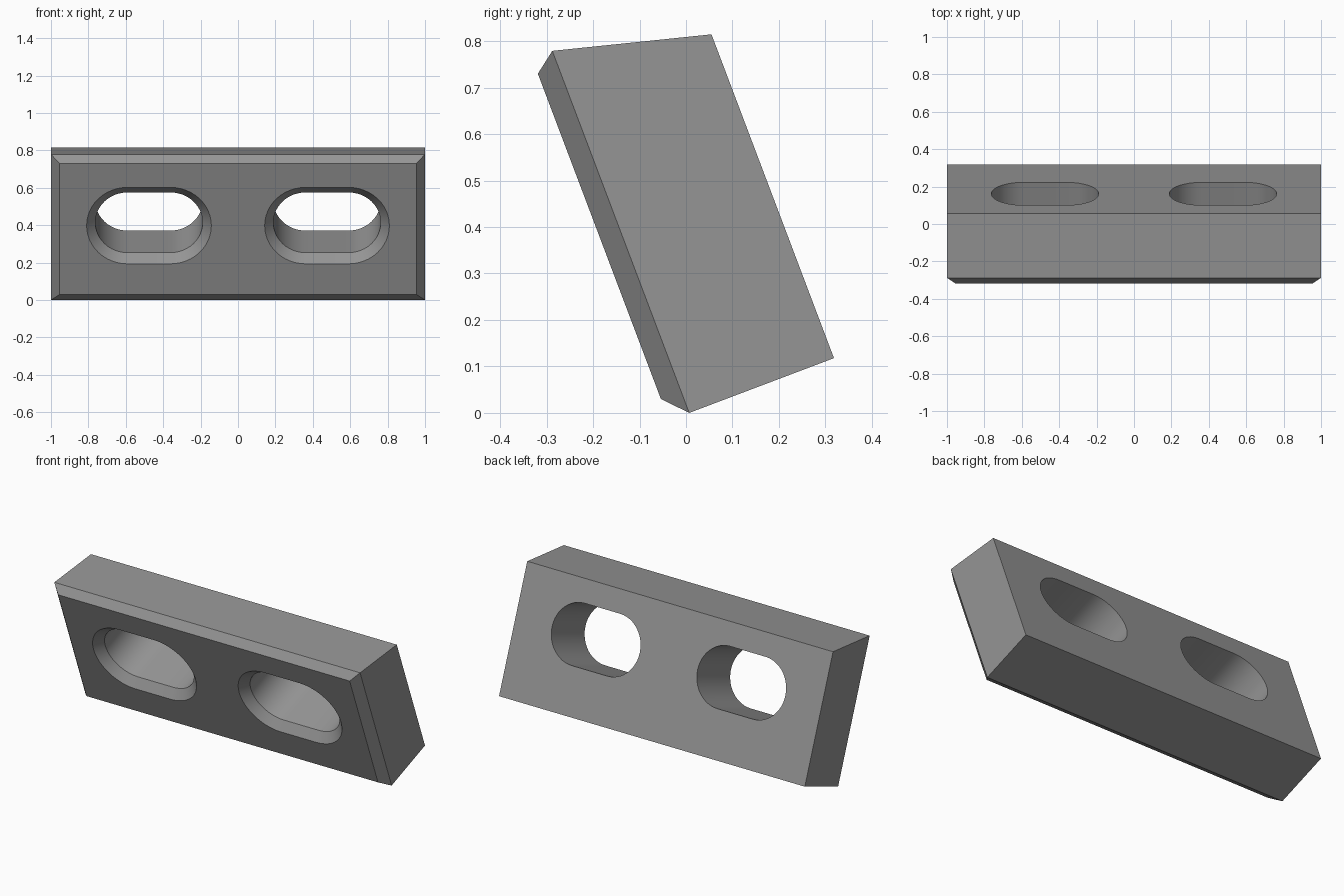
import bpy, bmesh, math
from mathutils import Matrix

if "Cube" in bpy.data.objects:
    bpy.data.objects.remove(bpy.data.objects["Cube"])

# Local frame: x across, y through the thickness, z up the plate; then tilted
C = 0.0465                      # chamfer size
TILT = Matrix.Translation((0, 0.007, 0)) @ Matrix.Rotation(math.radians(20.72), 4, 'X')


def loft(name, rings):
    """Closed solid through a list of matching rings."""
    bm = bmesh.new()
    rows = [[bm.verts.new(TILT @ Matrix.Translation(p).translation) for p in r] for r in rings]
    for a, b in zip(rows, rows[1:]):
        for i in range(len(a)):
            j = (i + 1) % len(a)
            bm.faces.new((a[i], a[j], b[j], b[i]))
    bm.faces.new(rows[0])
    bm.faces.new(rows[-1])
    bmesh.ops.recalc_face_normals(bm, faces=bm.faces)
    mesh = bpy.data.meshes.new(name)
    bm.to_mesh(mesh)
    bm.free()
    obj = bpy.data.objects.new(name, mesh)
    bpy.context.collection.objects.link(obj)
    return obj


def rect(half, y, z0, z1):
    return [(-half, y, z0), (half, y, z0), (half, y, z1), (-half, y, z1)]


def slot(cx, y, r, straight=0.115, cz=0.443, n=24):
    """Stadium outline in the plane of the plate."""
    pts = []
    for side, start in ((1, -90), (-1, 90)):
        for i in range(n + 1):
            a = math.radians(start + 180 * i / n)
            pts.append((cx + side * straight + r * math.cos(a), y, cz + r * math.sin(a)))
    return pts


# Plate: chamfered front, sloping top
plate = loft("slotted_plate", [rect(1 - C, -C, 0.0495, 0.798),
                               rect(1, 0, 0, 0.833),
                               rect(1, 0.333, 0, 0.745)])

grey = bpy.data.materials.new("grey")
grey.diffuse_color = (0.3, 0.3, 0.3, 1)
grey.use_nodes = True
grey.node_tree.nodes["Principled BSDF"].inputs["Base Color"].default_value = grey.diffuse_color
plate.data.materials.append(grey)

# Two countersunk slots
cutters = []
for cx in (-0.476, 0.476):
    cut = loft("slot_cutter", [slot(cx, -2 * C, 0.172 + 2 * C),
                               slot(cx, 0, 0.172),
                               slot(cx, 0.5, 0.172)])
    cut.hide_render = True
    cut.data.materials.append(grey)
    mod = plate.modifiers.new("slot", 'BOOLEAN')
    mod.operation, mod.solver, mod.object = 'DIFFERENCE', 'EXACT', cut
    cutters.append(cut)

bpy.context.view_layer.objects.active = plate
plate.select_set(True)
for mod in list(plate.modifiers):
    bpy.ops.object.modifier_apply(modifier=mod.name)
for cut in cutters:
    bpy.data.objects.remove(cut)

# Smooth slot walls, sharp edges
bpy.ops.object.shade_smooth_by_angle(angle=math.radians(30))
